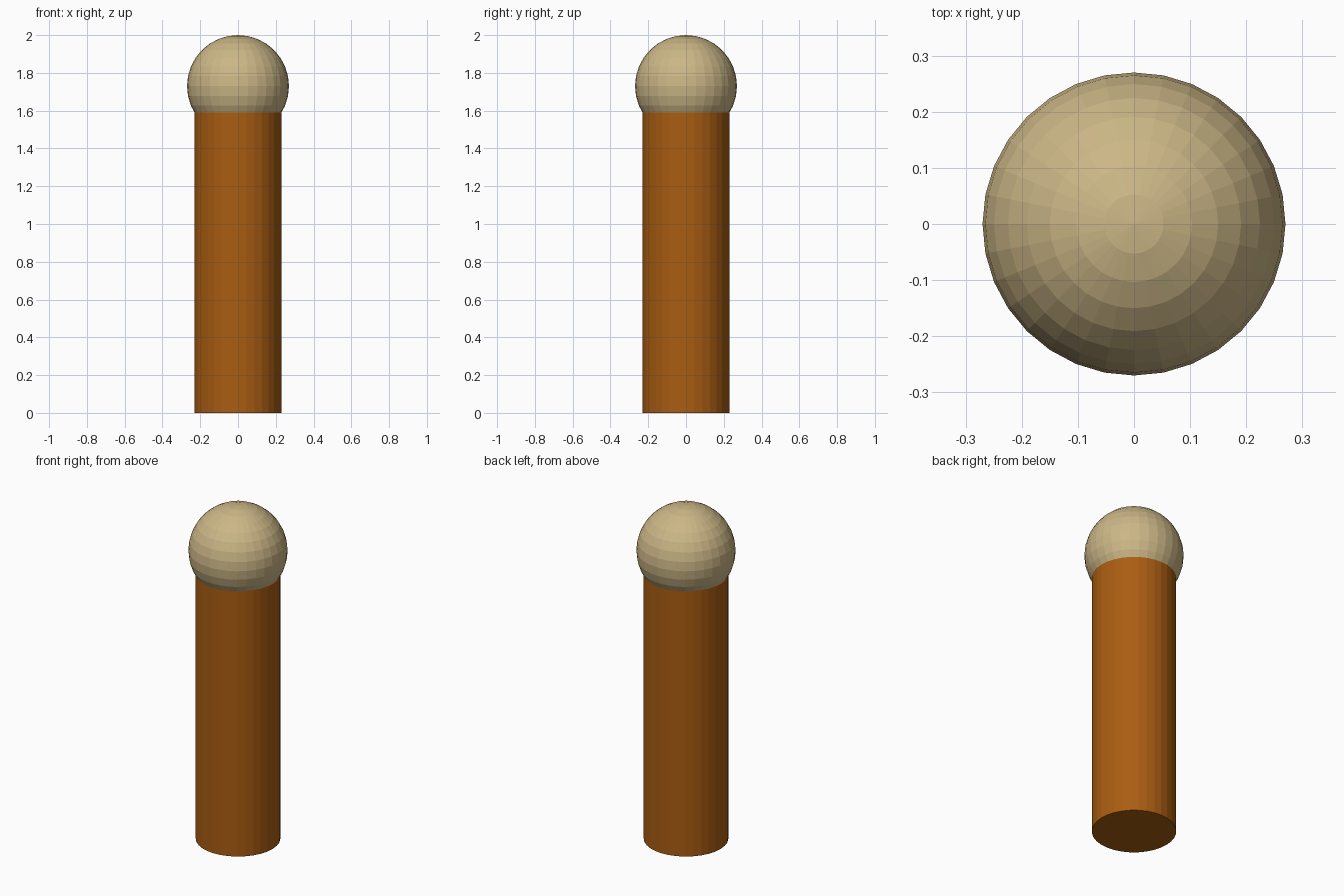
import bpy

if "Cube" in bpy.data.objects:
    bpy.data.objects.remove(bpy.data.objects["Cube"])


def paint(obj, name, color):
    mat = bpy.data.materials.new(name)
    mat.diffuse_color = (*color, 1.0)
    mat.use_nodes = True
    mat.node_tree.nodes["Principled BSDF"].inputs["Base Color"].default_value = mat.diffuse_color
    obj.data.materials.append(mat)


POST_R, POST_H = 0.23, 1.6
BALL_R, TOP = 0.27, 2.0

# Round post standing on the ground
bpy.ops.mesh.primitive_cylinder_add(vertices=32, radius=POST_R, depth=POST_H,
                                    location=(0, 0, POST_H / 2))
post = bpy.context.object
post.name = "post"
paint(post, "orange_brown", (0.40, 0.11, 0.006))

# Faceted ball sunk into the top of the post
bpy.ops.mesh.primitive_uv_sphere_add(segments=32, ring_count=16, radius=BALL_R,
                                     location=(0, 0, TOP - BALL_R))
ball = bpy.context.object
ball.name = "ball_top"
paint(ball, "tan", (0.60, 0.47, 0.24))
